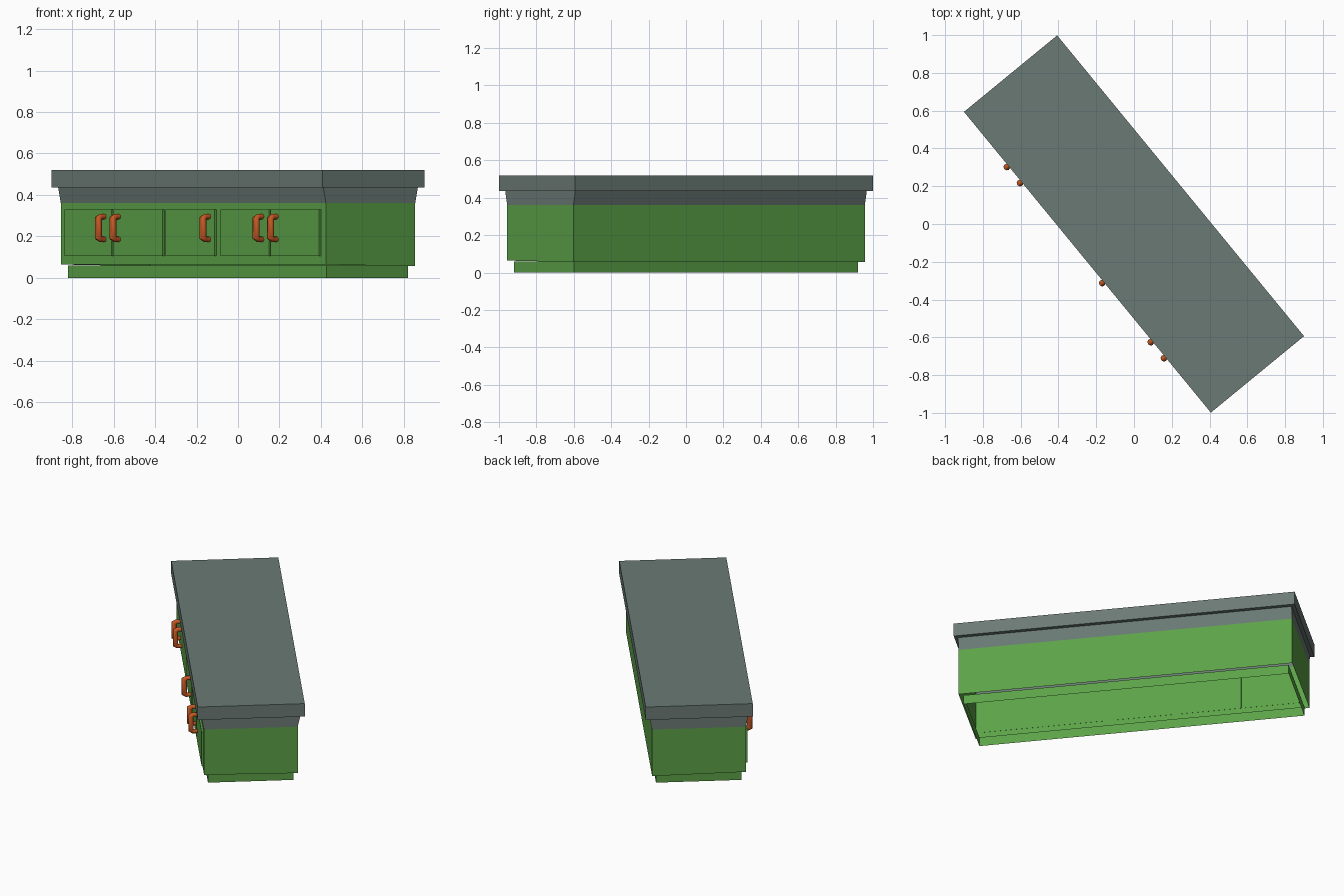
import bpy, bmesh, math

if "Cube" in bpy.data.objects:
    bpy.data.objects.remove(bpy.data.objects["Cube"], do_unlink=True)

TURN = math.radians(-50.62)  # the counter stands diagonally


def material(name, rgb):
    m = bpy.data.materials.new(name)
    m.use_nodes = True
    m.diffuse_color = (*rgb, 1)
    m.node_tree.nodes["Principled BSDF"].inputs["Base Color"].default_value = (*rgb, 1)
    return m


GREEN = material("green_paint", (0.105, 0.361, 0.063))
STONE = material("grey_stone", (0.147, 0.195, 0.178))
COPPER = material("copper", (0.56, 0.10, 0.018))


def finish(name, bm, mat):
    me = bpy.data.meshes.new(name)
    bm.to_mesh(me)
    bm.free()
    me.materials.append(mat)
    ob = bpy.data.objects.new(name, me)
    bpy.context.collection.objects.link(ob)
    ob.rotation_euler.z = TURN
    return ob


def shell(name, mat, low, high, tilt=0):
    """Open four-sided wall between two rectangles (z, half x, half y)."""
    bm = bmesh.new()
    corners = [(-1, -1), (1, -1), (1, 1), (-1, 1)]
    bottom, top = [[bm.verts.new((sx * hx, sy * hy, z - t * sy)) for sx, sy in corners]
                   for (z, hx, hy), t in ((low, tilt), (high, 0))]
    for i in range(4):
        j = (i + 1) % 4
        bm.faces.new((bottom[i], bottom[j], top[j], top[i]))
    return finish(name, bm, mat)


def box(name, mat, x0, x1, y0, y1, z0, z1):
    bm = bmesh.new()
    bmesh.ops.create_cube(bm, size=1)
    for v in bm.verts:
        v.co.x = x1 if v.co.x > 0 else x0
        v.co.y = y1 if v.co.y > 0 else y0
        v.co.z = z1 if v.co.z > 0 else z0
    return finish(name, bm, mat)


# Hollow plinth, cabinet walls, flared moulding, worktop
shell("plinth", GREEN, (0, 0.982, 0.254), (0.06, 0.982, 0.254))
shell("cabinet_body", GREEN, (0.06, 1.008, 0.279), (0.36, 1.008, 0.279), tilt=0.004)
shell("flared_moulding", STONE, (0.36, 1.008, 0.279), (0.435, 1.008, 0.295))
box("worktop", STONE, -1.03, 1.03, -0.319, 0.319, 0.435, 0.52)

# Doors: pair, single, pair
for i, (x0, x1) in enumerate([(-0.966, -0.606), (-0.596, -0.22), (-0.196, 0.176),
                              (0.221, 0.59), (0.603, 0.97)]):
    box(f"door_{i + 1}", GREEN, x0, x1, -0.2915, -0.278, 0.106, 0.329)


# Handles: thick bar bent back to the door on thinner posts
def handle(name, x):
    half = [(-0.285, 0.055, 0.013), (-0.318, 0.055, 0.014), (-0.33, 0.046, 0.018)]
    path = half + [(y, -z, r) for y, z, r in reversed(half)]
    cu = bpy.data.curves.new(name, "CURVE")
    cu.dimensions = "3D"
    cu.bevel_depth = 1
    cu.bevel_resolution = 2
    cu.use_fill_caps = True
    sp = cu.splines.new("POLY")
    sp.points.add(len(path) - 1)
    for p, (y, z, r) in zip(sp.points, path):
        p.co = (x, y, 0.24 + z, 1)
        p.radius = r
    cu.materials.append(COPPER)
    ob = bpy.data.objects.new(name, cu)
    bpy.context.collection.objects.link(ob)
    ob.rotation_euler.z = TURN
    bpy.ops.object.select_all(action="DESELECT")
    ob.select_set(True)
    bpy.context.view_layer.objects.active = ob
    bpy.ops.object.convert(target="MESH")
    bpy.ops.object.shade_smooth_by_angle(angle=math.radians(50))


for i, x in enumerate([-0.66, -0.55, 0.135, 0.54, 0.65]):
    handle(f"handle_{i + 1}", x)
